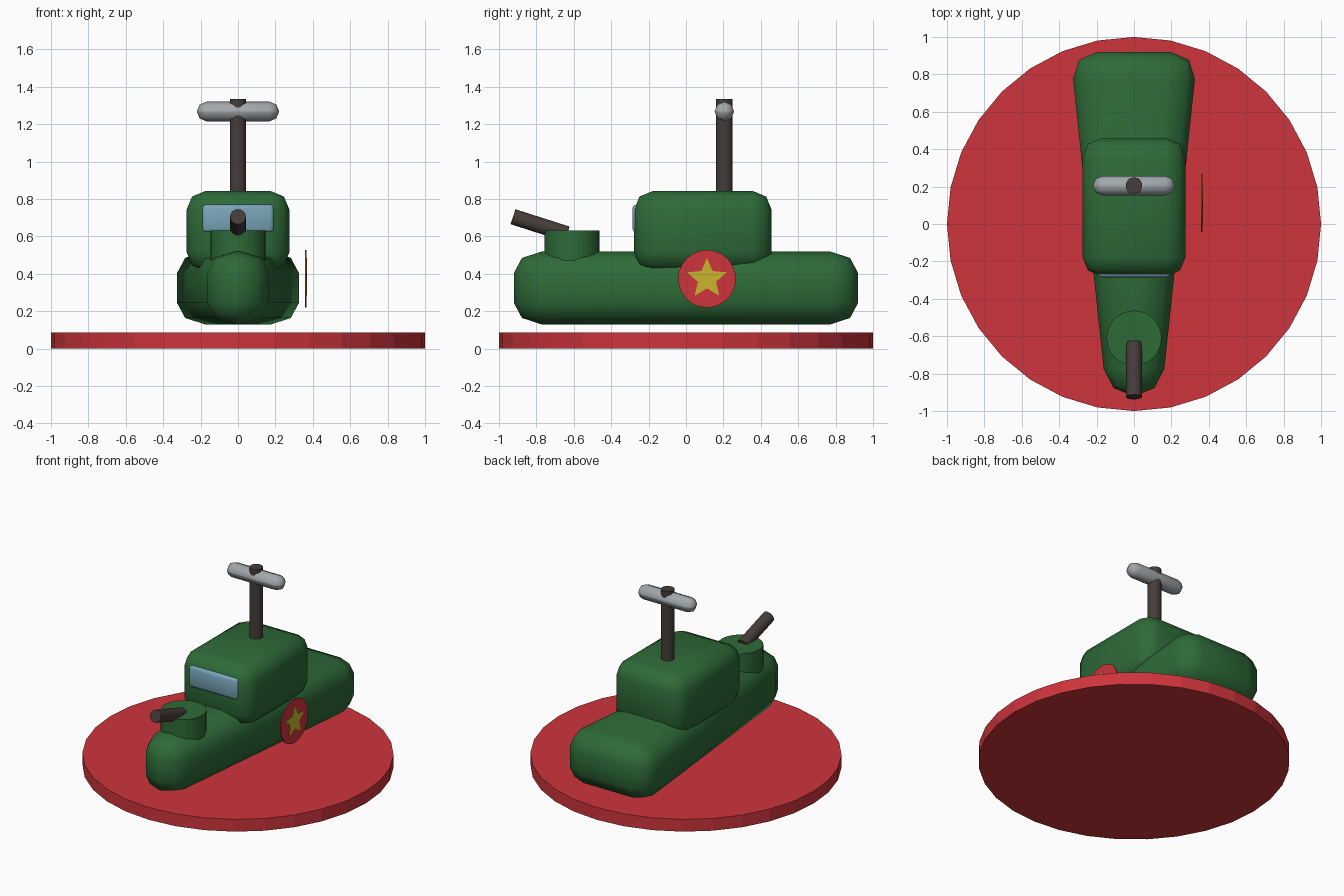
import bpy, bmesh, math
from mathutils import Matrix, Vector

default = bpy.data.objects.get("Cube")
if default:
    bpy.data.objects.remove(default, do_unlink=True)


def material(name, rgb):
    m = bpy.data.materials.new(name)
    m.use_nodes = True
    m.diffuse_color = (*rgb, 1)
    m.node_tree.nodes["Principled BSDF"].inputs["Base Color"].default_value = (*rgb, 1)
    return m


green = material("army green", (0.027, 0.145, 0.039))
red = material("red", (0.61, 0.035, 0.045))
brown = material("dark brown", (0.062, 0.046, 0.041))
silver = material("silver grey", (0.36, 0.39, 0.41))
blue = material("window blue", (0.19, 0.38, 0.48))
yellow = material("star yellow", (0.6, 0.47, 0.027))


def finish(name, bm, mat, angle=None):
    bmesh.ops.recalc_face_normals(bm, faces=bm.faces)
    mesh = bpy.data.meshes.new(name)
    bm.to_mesh(mesh)
    bm.free()
    mesh.materials.append(mat)
    obj = bpy.data.objects.new(name, mesh)
    bpy.context.collection.objects.link(obj)
    if angle:
        bpy.ops.object.select_all(action="DESELECT")
        obj.select_set(True)
        bpy.context.view_layer.objects.active = obj
        bpy.ops.object.shade_smooth_by_angle(angle=math.radians(angle))
    return obj


def rounded_box(name, low, high, bevel, mat, squash=1.0, front_width=None):
    """Box with rounded edges; squash flattens the rounding in z, front_width tapers it."""
    low, high = Vector(low), Vector(high)
    size, centre = high - low, (low + high) / 2
    bm = bmesh.new()
    bmesh.ops.create_cube(bm, size=1)
    for v in bm.verts:
        width = front_width if front_width and v.co.y < 0 else size.x
        v.co = Vector((v.co.x * width, v.co.y * size.y, v.co.z * size.z / squash))
    bmesh.ops.bevel(bm, geom=bm.edges[:], offset=bevel, segments=2, profile=0.5,
                    affect="EDGES", clamp_overlap=True)
    bmesh.ops.remove_doubles(bm, verts=bm.verts[:], dist=0.001)
    for v in bm.verts:
        v.co.z *= squash
        v.co += centre
    return finish(name, bm, mat, 60)


def rod(name, start, end, radius, mat, angle=None):
    """Cylinder between two points."""
    start, end = Vector(start), Vector(end)
    axis = end - start
    turn = axis.to_track_quat("Z", "Y").to_matrix().to_4x4()
    bm = bmesh.new()
    bmesh.ops.create_cone(bm, cap_ends=True, segments=32, radius1=radius, radius2=radius,
                          depth=axis.length,
                          matrix=Matrix.Translation((start + end) / 2) @ turn)
    return finish(name, bm, mat, angle)


# Round base
rod("base", (0, 0, 0), (0, 0, 0.087), 1, red)

# Tapered hull and cabin
rounded_box("hull", (-0.341, -0.92, 0.13), (0.341, 0.92, 0.518), 0.146, green, 0.78, 0.294)
rounded_box("cabin", (-0.275, -0.278, 0.415), (0.275, 0.458, 0.842), 0.1, green)
rounded_box("window", (-0.192, -0.286, 0.62), (0.192, -0.22, 0.77), 0.02, blue)

# Gun on the bow
rod("turret", (0, -0.61, 0.47), (0, -0.61, 0.63), 0.147, green)
rod("gun_barrel", (0, -0.925, 0.705), (0, -0.635, 0.612), 0.042, brown, 40)

# Mast with crossbar
rod("mast", (0, 0.205, 0.8), (0, 0.205, 1.334), 0.044, brown, 40)
rounded_box("crossbar", (-0.22, 0.153, 1.215), (0.22, 0.257, 1.32), 0.052, silver)

# Side badge with star
badge_y, badge_z = 0.112, 0.373
rod("badge", (0.357, badge_y, badge_z), (0.365, badge_y, badge_z), 0.154, red)
bm = bmesh.new()
points = []
for i in range(10):
    a = math.pi / 2 + i * math.pi / 5
    r = 0.051 if i % 2 else 0.112
    points.append(bm.verts.new((0.365, badge_y + r * math.cos(a), badge_z + r * math.sin(a))))
face = bm.faces.new(points)
top = bmesh.ops.extrude_face_region(bm, geom=[face])
bmesh.ops.translate(bm, vec=(0.003, 0, 0),
                    verts=[g for g in top["geom"] if isinstance(g, bmesh.types.BMVert)])
finish("badge_star", bm, yellow)
